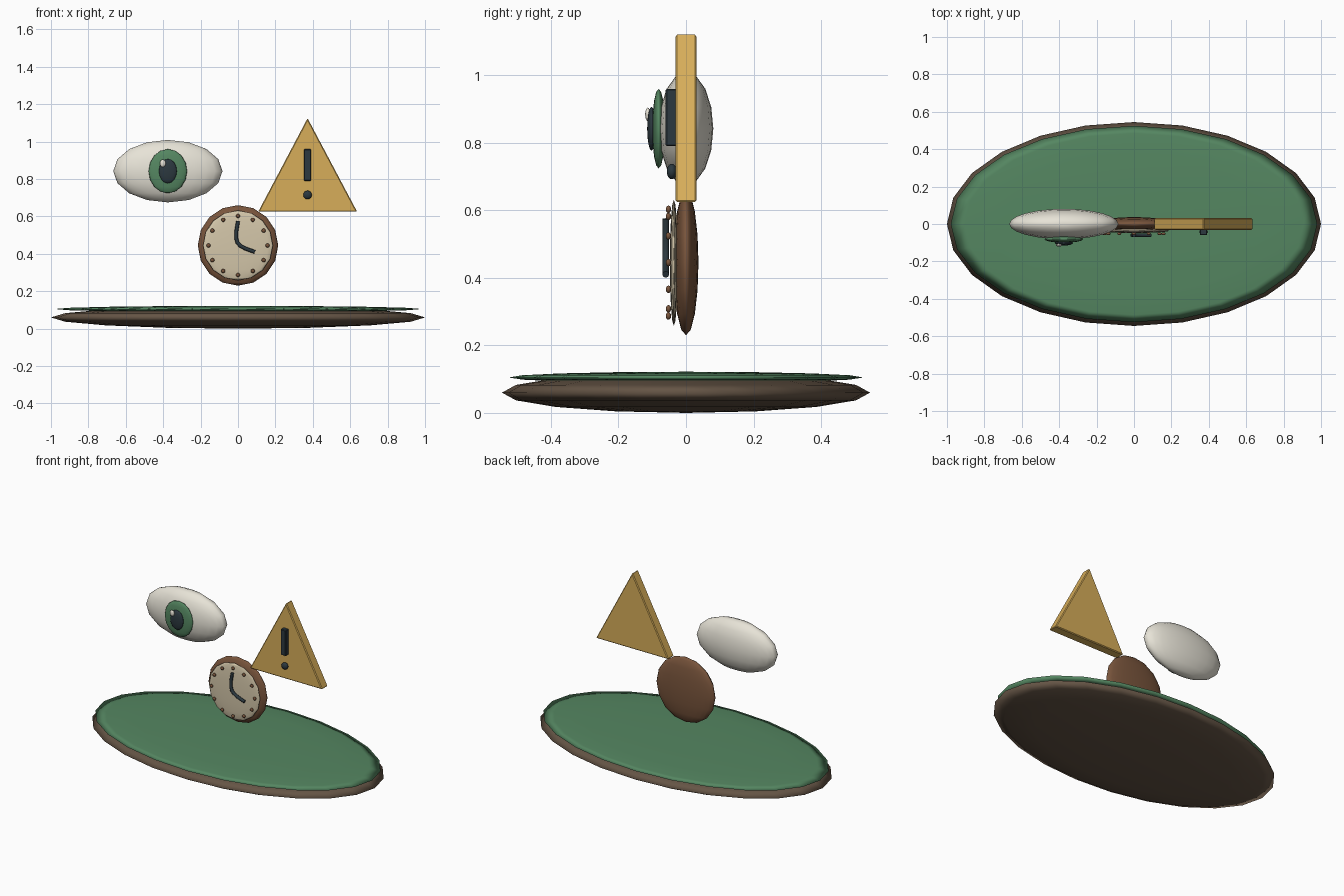
import bpy
import bmesh
import math

if "Cube" in bpy.data.objects:
    bpy.data.objects.remove(bpy.data.objects["Cube"])


def material(name, rgb):
    m = bpy.data.materials.new(name)
    m.diffuse_color = (*rgb, 1)
    m.use_nodes = True
    m.node_tree.nodes["Principled BSDF"].inputs["Base Color"].default_value = m.diffuse_color
    return m


BROWN = material("dark_brown", (0.13, 0.09, 0.06))
GREEN = material("green", (0.09, 0.24, 0.12))
COPPER = material("copper_brown", (0.19, 0.09, 0.045))
CREAM = material("cream", (0.66, 0.57, 0.40))
WHITE = material("off_white", (0.80, 0.77, 0.68))
DARK = material("dark_slate", (0.025, 0.04, 0.05))
GOLD = material("gold", (0.68, 0.42, 0.10))


def ellipsoid(name, center, radii, mat, segments=24, rings=8):
    bpy.ops.mesh.primitive_uv_sphere_add(segments=segments, ring_count=rings,
                                         radius=1, location=center)
    ob = bpy.context.object
    ob.name = name
    ob.scale = radii
    bpy.ops.object.transform_apply(location=False, rotation=False, scale=True)
    bpy.ops.object.shade_smooth()
    ob.data.materials.append(mat)
    return ob


def prism(name, outline, y0, y1, mat, bevel):
    # outline in x, z, extruded along y
    bm = bmesh.new()
    face = bm.faces.new([bm.verts.new((x, y0, z)) for x, z in outline])
    new = bmesh.ops.extrude_face_region(bm, geom=[face])["geom"]
    for v in new:
        if isinstance(v, bmesh.types.BMVert):
            v.co.y = y1
    bmesh.ops.recalc_face_normals(bm, faces=bm.faces)
    me = bpy.data.meshes.new(name)
    bm.to_mesh(me)
    bm.free()
    me.materials.append(mat)
    ob = bpy.data.objects.new(name, me)
    bpy.context.collection.objects.link(ob)
    mod = ob.modifiers.new("bevel", "BEVEL")
    mod.width = bevel
    mod.segments = 1
    return ob


# base
ellipsoid("base", (0, 0, 0.06), (1.0, 0.545, 0.06), BROWN)
ellipsoid("base_top", (0, 0, 0.105), (0.98, 0.525, 0.017), GREEN)

# eye
EX, EZ = -0.375, 0.842
ellipsoid("eyeball", (EX, 0, EZ), (0.292, 0.081, 0.167), WHITE)
ellipsoid("iris", (EX, -0.081, EZ), (0.103, 0.019, 0.118), GREEN)
ellipsoid("pupil", (EX, -0.102, EZ), (0.048, 0.013, 0.065), DARK)
ellipsoid("eye_highlight", (EX - 0.027, -0.113, EZ + 0.042),
          (0.016, 0.008, 0.02), WHITE)

# clock
CZ = 0.445
ellipsoid("clock_case", (0, 0, CZ), (0.215, 0.037, 0.215), COPPER)
ellipsoid("clock_face", (0, -0.036, CZ), (0.187, 0.012, 0.187), CREAM)
for i in range(12):
    a = i * math.tau / 12
    ellipsoid(f"hour_mark_{i + 1}",
              (0.158 * math.sin(a), -0.052, CZ + 0.158 * math.cos(a)),
              (0.011, 0.008, 0.011), COPPER, 12, 8)

# bent clock hand
curve = bpy.data.curves.new("clock_hands", "CURVE")
curve.dimensions = "3D"
curve.bevel_depth = 0.01
curve.bevel_resolution = 2
curve.use_fill_caps = True
path = [(0, 0.575), (-0.009, 0.52), (-0.01, 0.485), (-0.003, 0.46),
        (0.012, 0.443), (0.04, 0.428), (0.09, 0.41)]
spline = curve.splines.new("POLY")
spline.points.add(len(path) - 1)
for p, (x, z) in zip(spline.points, path):
    p.co = (x, -0.06, z, 1)
curve.materials.append(DARK)
bpy.context.collection.objects.link(bpy.data.objects.new("clock_hands", curve))

# warning sign
prism("warning_triangle", [(0.108, 0.625), (0.637, 0.625), (0.372, 1.125)],
      -0.031, 0.031, GOLD, 0.005)
prism("warning_bar", [(0.352, 0.79), (0.391, 0.79), (0.391, 0.96), (0.352, 0.96)],
      -0.06, -0.025, DARK, 0.004)
ellipsoid("warning_dot", (0.372, -0.042, 0.715), (0.023, 0.015, 0.023), DARK, 16, 8)
